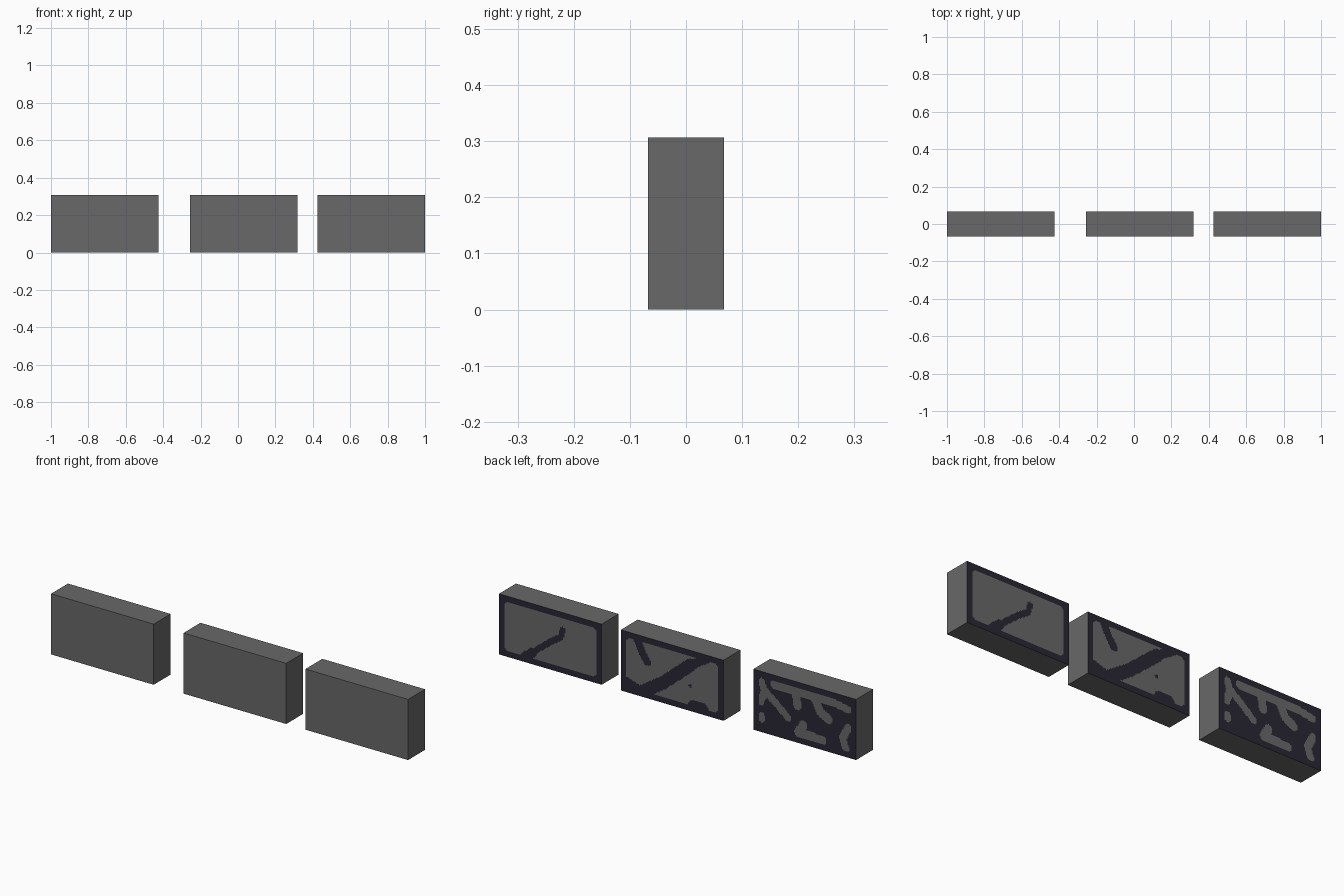
import bpy, bmesh
from mathutils import Vector

if "Cube" in bpy.data.objects:
    bpy.data.objects.remove(bpy.data.objects["Cube"])

W, H, D = 0.575, 0.307, 0.135      # block width, height, depth
ASPECT = W / H


def material(name, rgb):
    m = bpy.data.materials.new(name)
    m.diffuse_color = (*rgb, 1)
    m.use_nodes = True
    m.node_tree.nodes["Principled BSDF"].inputs["Base Color"].default_value = m.diffuse_color
    return m


GREY = material("stone grey", (0.14, 0.14, 0.14))
DARK = material("dark navy", (0.022, 0.020, 0.033))


def near(p, strokes):
    """True if p lies on one of the strokes (radius, points)."""
    for r, pts in strokes:
        q = [Vector((u * ASPECT, v)) for u, v in pts]
        for a, b in zip(q, q[1:] or q):
            d = b - a
            t = max(0, min(1, (p - a).dot(d) / d.length_squared)) if d.length else 0
            if (p - a - d * t).length < r:
                return True
    return False


def in_frame(p, m=0.1, r=0.07):
    """True inside the rounded rectangle left free by the dark rim."""
    dx = max(m + r - p.x, p.x - (ASPECT - m - r), 0)
    dy = max(m + r - p.y, p.y - (1 - m - r), 0)
    return dx * dx + dy * dy < r * r


# Pattern strokes on the back, u from the +x edge, v down from the top
ridges_simple = [
    (0.075, [(.25, .92), (.33, .80)]),
    (0.05, [(.33, .80), (.40, .69), (.51, .53), (.60, .42), (.62, .29)]),
]
ridges_medium = [
    (0.10, [(.22, .90), (.41, .67), (.56, .43), (.68, .24)]),
    (0.07, [(.68, .24), (.83, .07)]),
    (0.07, [(.155, .08), (.20, .24), (.255, .40)]),
    (0.13, [(.72, .93), (.79, .93)]),
    (0.15, [(.06, .90), (.14, .95)]),
    (0.03, [(.676, .59)]),
]
caves_dense = [
    (0.065, [(.08, .17), (.105, .32), (.07, .50)]),
    (0.065, [(.105, .29), (.21, .44), (.29, .56), (.33, .63)]),
    (0.065, [(.20, .16), (.38, .17), (.60, .17), (.80, .17), (.92, .21)]),
    (0.08, [(.60, .20), (.65, .38), (.73, .46)]),
    (0.075, [(.41, .17), (.43, .39)]),
    (0.075, [(.485, .68), (.44, .83), (.55, .83), (.67, .84)]),
    (0.065, [(.92, .51), (.87, .70), (.90, .86)]),
    (0.06, [(.08, .73), (.08, .78)]),
]


def block(name, cx, is_cave):
    bm = bmesh.new()
    # patterned back face
    bmesh.ops.create_grid(bm, x_segments=96, y_segments=52, size=1)
    for f in bm.faces:
        c = f.calc_center_median()
        p = Vector(((1 - c.x) / 2 * ASPECT, (1 - c.y) / 2))
        f.material_index = 0 if in_frame(p) and is_cave(p) else 1
    for v in bm.verts:
        v.co = (cx + v.co.x * W / 2, D / 2, (v.co.y + 1) * H / 2)
    # plain sides and front
    rim = [e for e in bm.edges if e.is_boundary]
    res = bmesh.ops.extrude_edge_only(bm, edges=rim)["geom"]
    for g in res:
        if isinstance(g, bmesh.types.BMVert):
            g.co.y = -D / 2
        elif isinstance(g, bmesh.types.BMFace):
            g.material_index = 0
    front = bmesh.ops.contextual_create(
        bm, geom=[e for e in bm.edges if e.is_boundary])["faces"]
    for f in front:
        f.material_index = 0
    bmesh.ops.recalc_face_normals(bm, faces=bm.faces)
    me = bpy.data.meshes.new(name)
    bm.to_mesh(me)
    bm.free()
    me.materials.append(GREY)
    me.materials.append(DARK)
    bpy.context.collection.objects.link(bpy.data.objects.new(name, me))


block("simple_block", 1 - W / 2, lambda p: not near(p, ridges_simple))
block("medium_block", 0.03, lambda p: not near(p, ridges_medium))
block("dense_block", -1 + W / 2, lambda p: near(p, caves_dense))
